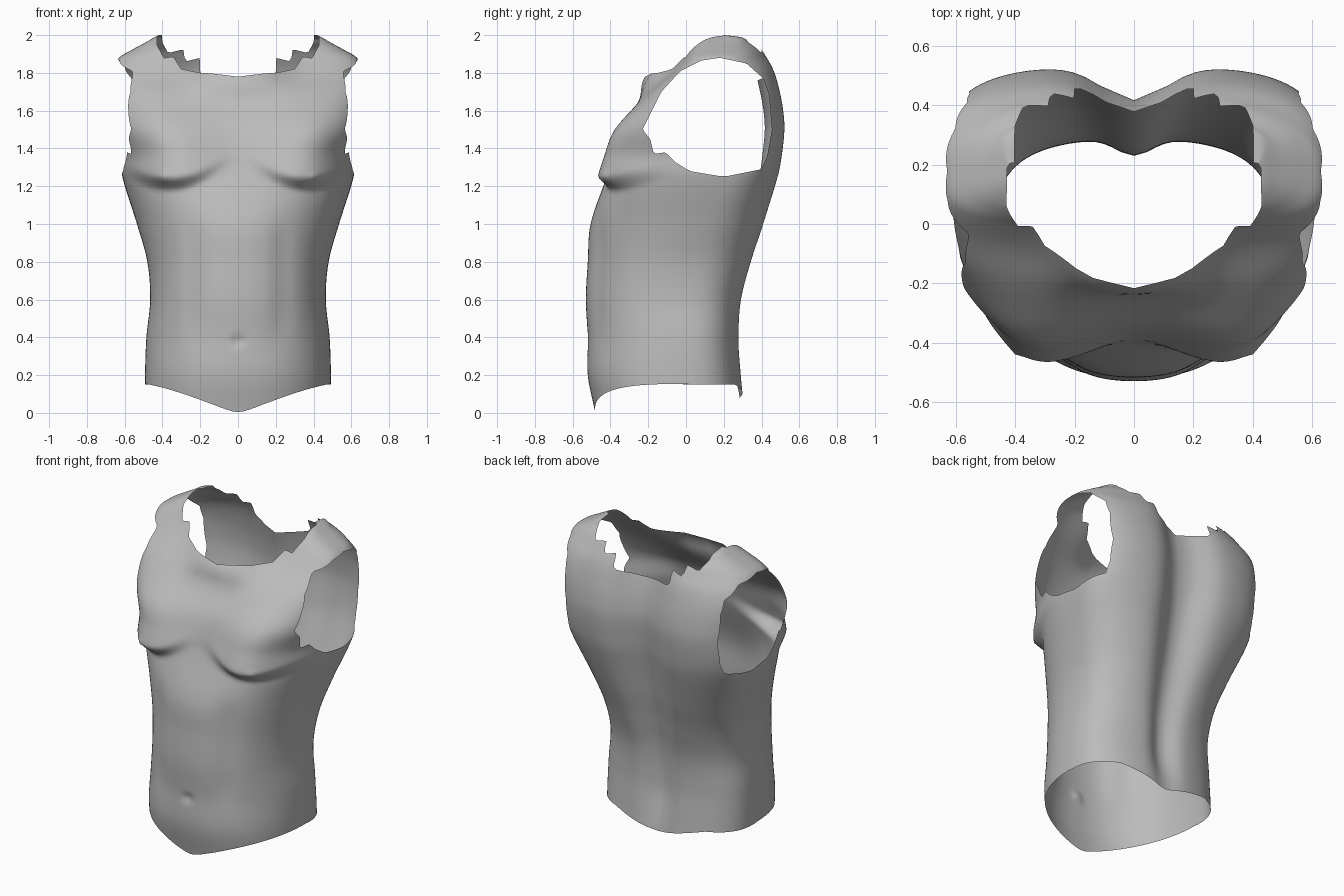
import bpy, bmesh, math

if "Cube" in bpy.data.objects:
    bpy.data.objects.remove(bpy.data.objects["Cube"])

# Body sections: height, half width, y of widest point, front y, back y, front and back squareness
SECTIONS = [
    (0.00, .490, .00, -.480, .315, 2.3, 2.6),
    (0.20, .492, .00, -.520, .297, 2.3, 2.6),
    (0.40, .485, .00, -.520, .285, 2.2, 2.6),
    (0.60, .465, .00, -.530, .302, 2.2, 2.6),
    (0.80, .480, .03, -.520, .360, 2.2, 2.6),
    (1.00, .535, .09, -.505, .430, 2.2, 2.6),
    (1.25, .612, .18, -.420, .500, 2.6, 2.9),
    (1.37, .620, .19, -.380, .518, 2.7, 3.4),
    (1.50, .640, .15, -.335, .530, 3.4, 3.6),
    (1.60, .652, .15, -.270, .523, 3.8, 3.6),
    (1.70, .660, .16, -.190, .505, 4.0, 3.5),
    (1.80, .660, .17, -.080, .480, 4.0, 3.0),
    (1.88, .630, .18, -.015, .448, 3.6, 2.4),
    (1.92, .565, .19, .005, .420, 3.4, 2.6),
    (1.96, .492, .19, .035, .375, 3.4, 3.0),
    (1.99, .440, .20, .100, .320, 4.0, 4.0),
    (2.00, .420, .20, .190, .210, 4.0, 4.0),
]
# Opening outlines: armhole in (y, z), necklines in (|x|, z)
ARMHOLE = [(-.23, 1.5), (-.19, 1.45), (-.17, 1.37), (-.11, 1.38), (-.06, 1.33), (.02, 1.28),
           (.2, 1.25), (.4, 1.29), (.43, 1.36), (.455, 1.5), (.44, 1.68), (.41, 1.77),
           (.32, 1.85), (.18, 1.88), (.08, 1.865), (-.03, 1.81), (-.13, 1.7), (-.19, 1.58)]
NECK_FRONT = [(-.5, 1.78), (0, 1.78), (.1, 1.795), (.2, 1.8), (.3, 1.82), (.345, 1.89),
              (.39, 1.875), (.43, 1.95), (.42, 2.2), (-.5, 2.2)]
NECK_BACK = [(-.5, 1.76), (0, 1.76), (.2, 1.79), (.2, 1.88), (.28, 1.86), (.29, 1.925),
             (.37, 1.905), (.40, 1.96), (.42, 2.2), (-.5, 2.2)]
ROWS, COLS = 130, 144


def gauss(v, width):
    return math.exp(-(v / width) ** 2)


def smooth(a, b, v):
    t = min(1, max(0, (v - a) / (b - a)))
    return t * t * (3 - 2 * t)


def section(z):
    """Smooth interpolation of the body sections."""
    i = max(k for k in range(len(SECTIONS) - 1) if SECTIONS[k][0] <= z)
    s = SECTIONS
    p, q = s[i], s[i + 1]
    a, d = s[max(0, i - 1)], s[min(len(s) - 1, i + 2)]
    h = q[0] - p[0]
    t = (z - p[0]) / h
    out = []
    for k in range(1, 7):
        m0 = (q[k] - a[k]) / (q[0] - a[0]) * h
        m1 = (d[k] - p[k]) / (d[0] - p[0]) * h
        out.append((2*t**3 - 3*t*t + 1) * p[k] + (t**3 - 2*t*t + t) * m0
                   + (3*t*t - 2*t**3) * q[k] + (t**3 - t*t) * m1)
    return out


def surface(angle, z):
    w, yc, f, b, nf, nb = section(z)
    front = math.cos(angle) > 0
    n = nf if front else nb
    sn, cs = math.sin(angle), abs(math.cos(angle))
    x = w * math.copysign(abs(sn) ** (2 / n), sn)
    depth = cs ** (2 / n)
    ax = abs(x)
    if front:
        y = yc + (f - yc) * depth
        # Base of the neck
        y -= .12 * math.exp(-(ax / .24) ** 3) * gauss(z - 1.8, .105)
        # Chest muscles with a sharp lower crease
        crease = 1.165 + 1.4 * (ax - .36) ** 2
        swell = smooth(crease, crease + .09, z) * (1 - smooth(1.3, 1.78, z))
        y -= .098 * gauss(ax - .39, .24 if ax < .39 else .18) * swell * min(1, 1.5 * depth)
        y -= .012 * gauss(ax - .40, .018) * gauss(z - 1.25, .018)
        # Navel and soft grooves of the belly
        y += .022 * gauss(x, .025) * gauss(z - .38, .025)
        y += .012 * gauss(ax - .24, .06) * smooth(.3, .55, z) * (1 - smooth(.9, 1.1, z))
    else:
        y = yc + (b - yc) * depth
        # Spine groove
        y -= (.055 + .058 * smooth(.5, 1.3, z)) * gauss(x, .085 + .065 * smooth(.4, 1.2, z)) \
            * (.4 + .6 * smooth(.05, .35, z))
    return x, y, z


def inside(poly, u, v):
    """Signed distance to an outline, positive inside."""
    best, odd = 9, False
    for (a, b), (c, d) in zip(poly, poly[1:] + poly[:1]):
        t = ((u - a) * (c - a) + (v - b) * (d - b)) / ((c - a) ** 2 + (d - b) ** 2)
        t = min(1, max(0, t))
        best = min(best, math.hypot(u - a - t * (c - a), v - b - t * (d - b)))
        if (b > v) != (d > v) and u < a + (v - b) / (d - b) * (c - a):
            odd = not odd
    return best if odd else -best


def armhole(p):
    return min(inside(ARMHOLE, p.y, p.z), abs(p.x) - .45) if p.z > 1.1 else -1


def neck(p):
    return inside(NECK_FRONT if p.y < .2 else NECK_BACK, abs(p.x), p.z) if p.z > 1.6 else -1


def hem(p):
    ax = math.hypot(p.x, .04) - .04
    if p.y < 0:
        edge = .15 * (1 - (1 - min(1, ax / .46)) ** 1.3) + .004
    else:
        edge = min(.15, .08 + .25 * ax)
    return edge - p.z


def trim(bm, field):
    """Cut the shell along the zero line of a field and remove the positive side."""
    val = {v: field(v.co) for v in bm.verts}
    cut = []
    for e in list(bm.edges):
        a, b = e.verts
        va, vb = val[a], val[b]
        if (va > 0) != (vb > 0):
            t = min(.98, max(.02, va / (va - vb)))
            cut.append(bmesh.utils.edge_split(e, a, t)[1])
    bmesh.ops.connect_verts(bm, verts=cut)
    cutset = set(cut)
    gone = [f for f in bm.faces
            if max((val[v] for v in f.verts if v not in cutset), default=field(f.calc_center_median())) > 0]
    bmesh.ops.delete(bm, geom=gone, context='FACES')


# Lofted torso shell
bm = bmesh.new()
rings = []
for r in range(ROWS + 1):
    z = 2 * (1 - (1 - r / ROWS) ** 1.4)
    rings.append([bm.verts.new(surface(2 * math.pi * c / COLS, z)) for c in range(COLS)])
for lo, hi in zip(rings, rings[1:]):
    for c in range(COLS):
        d = (c + 1) % COLS
        bm.faces.new((lo[c], lo[d], hi[d], hi[c]))

# Openings for arms, neck and waist
for field in (armhole, neck, hem):
    trim(bm, field)
bmesh.ops.recalc_face_normals(bm, faces=bm.faces)
# Outward normals, judged at the belly
belly = min(bm.faces, key=lambda f: f.calc_center_median().y)
if belly.normal.y > 0:
    bmesh.ops.reverse_faces(bm, faces=bm.faces)

mesh = bpy.data.meshes.new("torso_shell")
bm.to_mesh(mesh)
bm.free()
torso = bpy.data.objects.new("torso_shell", mesh)
bpy.context.collection.objects.link(torso)
grey = bpy.data.materials.new("plain grey")
grey.diffuse_color = (.5, .5, .5, 1)
grey.use_nodes = True
grey.node_tree.nodes["Principled BSDF"].inputs["Base Color"].default_value = grey.diffuse_color
mesh.materials.append(grey)
bpy.context.view_layer.objects.active = torso
torso.select_set(True)
bpy.ops.object.shade_smooth_by_angle(angle=math.radians(60))
